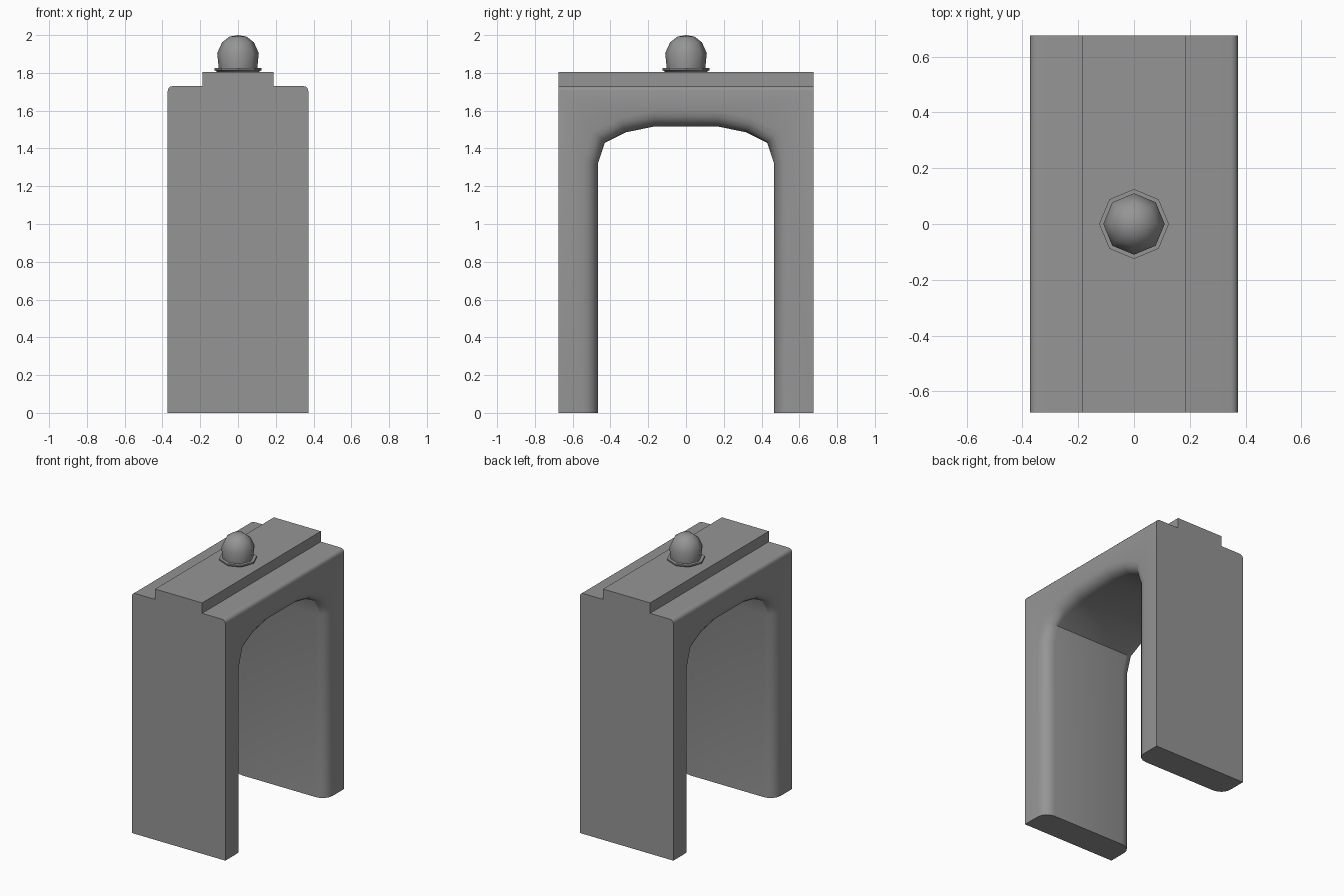
import bpy, bmesh, math

cube = bpy.data.objects.get("Cube")
if cube:
    bpy.data.objects.remove(cube, do_unlink=True)

grey = bpy.data.materials.new("plain grey")
grey.use_nodes = True
colour = (0.3, 0.3, 0.3, 1)
grey.diffuse_color = colour
grey.node_tree.nodes["Principled BSDF"].inputs["Base Color"].default_value = colour

HALF_W, HALF_D = 0.372, 0.675
SHOULDER, RIDGE_TOP, RIDGE_HALF = 1.73, 1.805, 0.187


def finish(name, bm, angle):
    bmesh.ops.recalc_face_normals(bm, faces=bm.faces)
    mesh = bpy.data.meshes.new(name)
    bm.to_mesh(mesh)
    bm.free()
    mesh.materials.append(grey)
    obj = bpy.data.objects.new(name, mesh)
    bpy.context.collection.objects.link(obj)
    bpy.ops.object.select_all(action='DESELECT')
    obj.select_set(True)
    bpy.context.view_layer.objects.active = obj
    bpy.ops.object.shade_smooth_by_angle(angle=math.radians(angle))
    return obj


def extrude_x(points, half):
    bm = bmesh.new()
    face = bm.faces.new([bm.verts.new((-half, y, z)) for y, z in points])
    out = bmesh.ops.extrude_face_region(bm, geom=[face])
    for v in out["geom"]:
        if isinstance(v, bmesh.types.BMVert):
            v.co.x = half
    bmesh.ops.recalc_face_normals(bm, faces=bm.faces)
    return bm


def lathe(name, profile, sides, angle):
    bm = bmesh.new()
    verts = [bm.verts.new((r, 0, z)) for r, z in profile]
    edges = [bm.edges.new(pair) for pair in zip(verts, verts[1:])]
    bmesh.ops.spin(bm, geom=verts + edges, axis=(0, 0, 1), cent=(0, 0, 0),
                   angle=math.tau, steps=sides, use_duplicate=False)
    bmesh.ops.remove_doubles(bm, verts=bm.verts, dist=0.0005)
    return finish(name, bm, angle)


# Archway: two legs and a curved lintel, with rounded arch and shoulder edges
half_arch = [(0.466, 0), (0.466, 1.32), (0.43, 1.43), (0.32, 1.485), (0.165, 1.517)]
arch = half_arch + [(-y, z) for y, z in reversed(half_arch)]
outline = arch + [(-HALF_D, 0), (-HALF_D, SHOULDER), (HALF_D, SHOULDER), (HALF_D, 0)]
bm = extrude_x(outline, HALF_W)


def on_side(e):
    return abs(e.verts[0].co.x - e.verts[1].co.x) < 0.001


arch_edges = [e for e in bm.edges if on_side(e)
              and all(abs(v.co.y) < 0.5 for v in e.verts)
              and max(v.co.z for v in e.verts) > 0.1]
bmesh.ops.bevel(bm, geom=arch_edges, offset=0.08, segments=4, profile=0.5,
                affect='EDGES', clamp_overlap=False)
top_edges = [e for e in bm.edges if on_side(e)
             and all(v.co.z > SHOULDER - 0.001 for v in e.verts)]
bmesh.ops.bevel(bm, geom=top_edges, offset=0.025, segments=3, profile=0.5,
                affect='EDGES')
finish("archway", bm, 40)

# Raised ridge along the top
ridge = [(-HALF_D, SHOULDER), (-HALF_D, RIDGE_TOP), (HALF_D, RIDGE_TOP), (HALF_D, SHOULDER)]
finish("top_ridge", extrude_x(ridge, RIDGE_HALF), 30)

# Beacon: octagonal collar and rounded lamp
lathe("lamp_collar", [(0, RIDGE_TOP), (0.11, RIDGE_TOP), (0.125, 1.815),
                      (0.125, 1.825), (0, 1.825)], 8, 30)
lathe("lamp_dome", [(0.102, 1.825), (0.11, 1.905), (0.084, 1.962),
                    (0.045, 1.992), (0, 2)], 8, 60)
